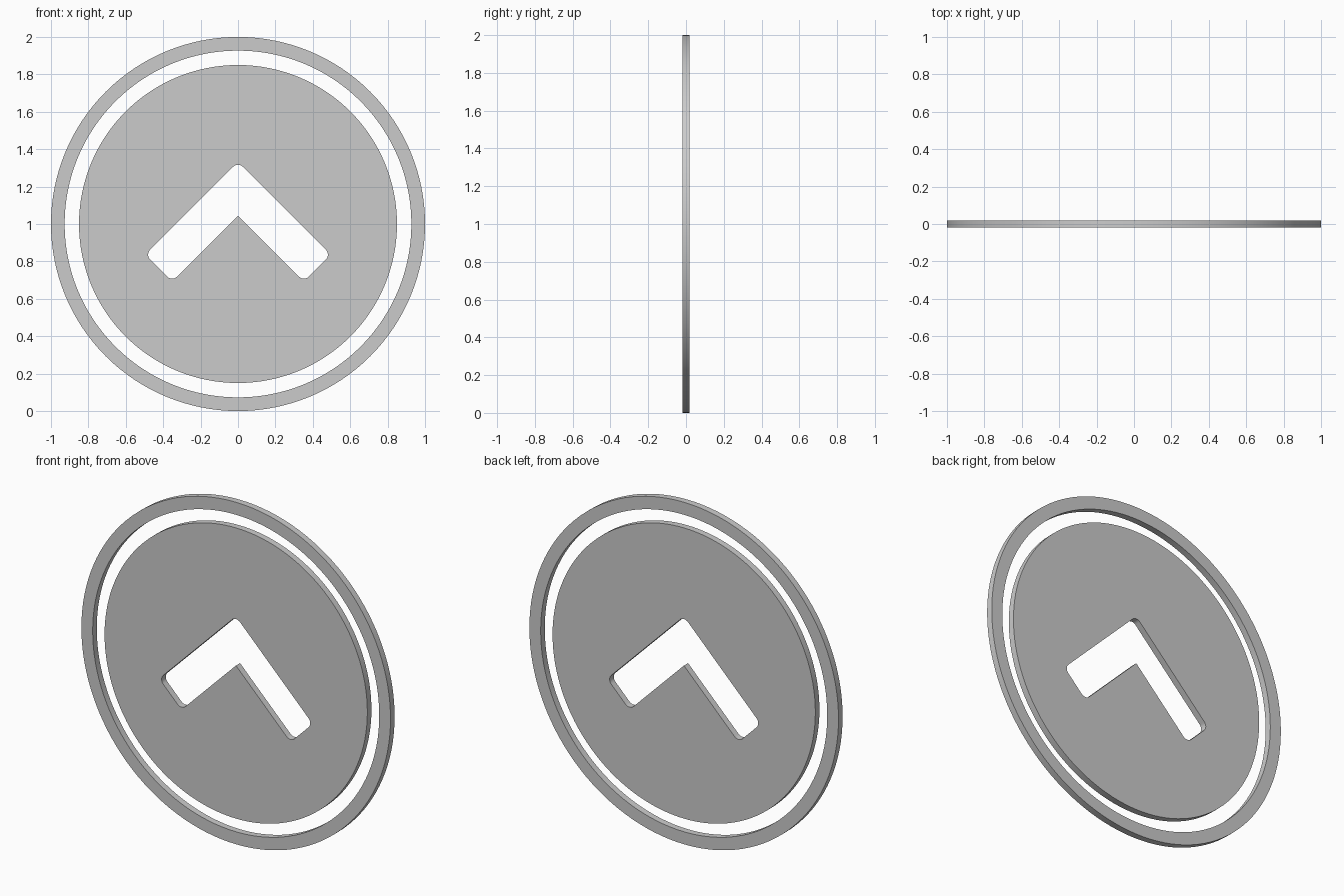
import bpy
from math import sin, cos, pi, radians
from mathutils import Vector

if "Cube" in bpy.data.objects:
    bpy.data.objects.remove(bpy.data.objects["Cube"])

HALF_THICKNESS = 0.019
CENTRE = Vector((0, 1))


def circle(radius, n=128):
    return [CENTRE + Vector((cos(2 * pi * i / n), sin(2 * pi * i / n))) * radius for i in range(n)]


def round_corner(prev, p, nxt, r, steps=8):
    """Arc replacing a right-angled corner."""
    a, b = (prev - p).normalized(), (nxt - p).normalized()
    centre = p + (a + b) * r
    return [centre - b * r * cos(t) - a * r * sin(t)
            for t in (pi / 2 * i / steps for i in range(steps + 1))]


def plate(name, outlines):
    """Extruded flat plate standing in the XZ plane; inner outlines become holes."""
    curve = bpy.data.curves.new(name, 'CURVE')
    curve.dimensions = '2D'
    curve.fill_mode = 'BOTH'
    curve.extrude = HALF_THICKNESS
    for pts in outlines:
        spline = curve.splines.new('POLY')
        spline.points.add(len(pts) - 1)
        for sp, p in zip(spline.points, pts):
            sp.co = (p.x, p.y, 0, 1)
        spline.use_cyclic_u = True
    obj = bpy.data.objects.new(name, curve)
    bpy.context.collection.objects.link(obj)
    obj.rotation_euler.x = radians(90)
    bpy.ops.object.select_all(action='DESELECT')
    obj.select_set(True)
    bpy.context.view_layer.objects.active = obj
    bpy.ops.object.convert(target='MESH')
    obj = bpy.context.object
    bpy.ops.object.transform_apply(location=False, rotation=True, scale=False)
    # Weld the caps to the walls
    bpy.ops.object.mode_set(mode='EDIT')
    bpy.ops.mesh.select_all(action='SELECT')
    bpy.ops.mesh.remove_doubles(threshold=0.0001)
    bpy.ops.mesh.normals_make_consistent(inside=False)
    bpy.ops.object.mode_set(mode='OBJECT')
    bpy.ops.object.shade_smooth_by_angle(angle=radians(30))
    return obj


# Chevron opening: sharp inner notch, every other corner rounded
corners = [Vector(c) for c in [(0, 1.045), (-0.3525, 0.6925), (-0.496, 0.836),
                               (0, 1.332), (0.496, 0.836), (0.3525, 0.6925)]]
chevron = [corners[0]]
for i in range(1, 6):
    chevron += round_corner(corners[i - 1], corners[i], corners[(i + 1) % 6], 0.037)

# Outer ring and inner disc
plate("outer_ring", [circle(1.0), circle(0.927)])
plate("arrow_disc", [circle(0.85), chevron])
